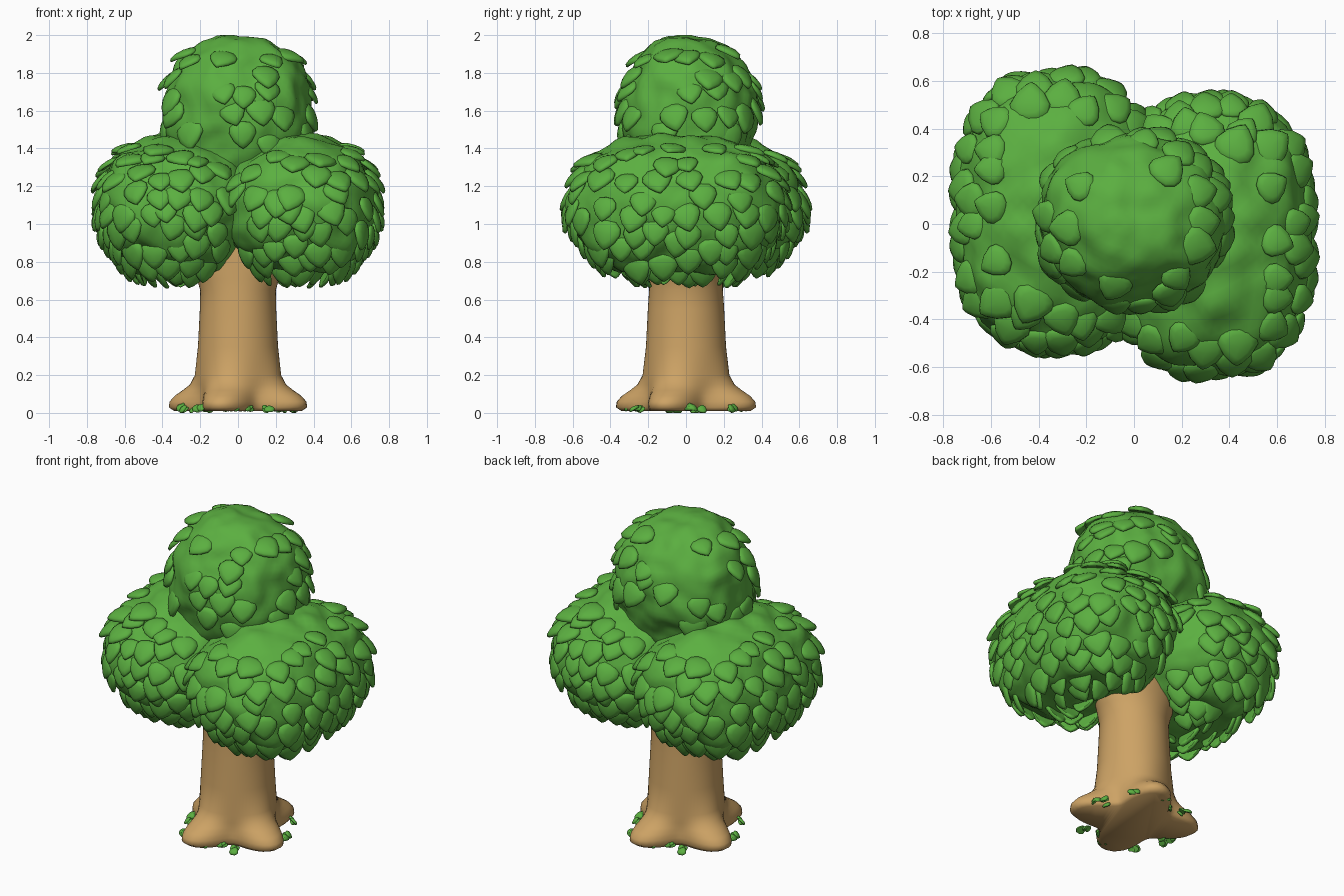
import bpy, bmesh, math, random
from mathutils import Vector, Matrix, noise

random.seed(5)
if "Cube" in bpy.data.objects:
    bpy.data.objects.remove(bpy.data.objects["Cube"], do_unlink=True)


def material(name, color):
    m = bpy.data.materials.new(name)
    m.use_nodes = True
    m.diffuse_color = color
    bsdf = m.node_tree.nodes["Principled BSDF"]
    bsdf.inputs["Base Color"].default_value = color
    bsdf.inputs["Roughness"].default_value = 0.8
    return m


GREEN = material("leaf green", (0.105, 0.43, 0.052, 1))
BROWN = material("bark brown", (0.61, 0.365, 0.13, 1))


def finish(bm, name, mat):
    """Turn a bmesh into a smooth shaded object."""
    bmesh.ops.recalc_face_normals(bm, faces=bm.faces)
    mesh = bpy.data.meshes.new(name)
    bm.to_mesh(mesh)
    bm.free()
    mesh.materials.append(mat)
    obj = bpy.data.objects.new(name, mesh)
    bpy.context.collection.objects.link(obj)
    bpy.ops.object.select_all(action='DESELECT')
    obj.select_set(True)
    bpy.context.view_layer.objects.active = obj
    bpy.ops.object.shade_smooth_by_angle(angle=math.radians(65))
    return obj


def turned_copy(obj, name):
    """Half-turn copy about the trunk axis."""
    other = obj.copy()
    other.name = name
    other.rotation_euler.z = math.pi
    bpy.context.collection.objects.link(other)


class Lobe:
    """Mass of foliage, boxy in plan (power), fuller above (rise) than below."""
    def __init__(self, center, radii, floor, power, rise):
        self.c, self.r, self.floor = Vector(center), radii, floor
        self.power, self.rise = power, rise

    def level(self, point):
        x, y, z = [abs(a / r) for a, r in zip(point - self.c, self.r)]
        flat = (x ** self.power + y ** self.power) ** (1 / self.power)
        k = self.rise if point.z > self.c.z else 2.0
        return (flat ** k + z ** k) ** (1 / k)

    def surface(self, direction):
        d = Vector([a * r for a, r in zip(direction, self.r)])
        q = self.c + d / self.level(self.c + d)
        q.z = max(q.z, self.floor)
        return q

    def normal(self, point):
        steps = [Vector(axis) * 0.002 for axis in Matrix.Identity(3)]
        return Vector([self.level(point + s) - self.level(point - s) for s in steps]).normalized()

    def core(self, name):
        bm = bmesh.new()
        bmesh.ops.create_icosphere(bm, subdivisions=5, radius=1)
        for v in bm.verts:
            q = self.surface(v.co.normalized())
            lump = 0.03 * noise.noise(q * 5) + 0.018 * noise.noise(q * 11)
            v.co = q + self.normal(q) * lump
            v.co.z = min(v.co.z, 2.0)
        return finish(bm, name, GREEN)


# Shield-shaped leaf: half outline from the tip up to the base
HALF = [(0, -.56), (.13, -.48), (.34, -.28), (.50, .02), (.47, .24), (.28, .42), (0, .46)]
OUTLINE = HALF + [(-x, y) for x, y in HALF[-2:0:-1]]


def add_leaf(bm, place, size, thick=0.12):
    place = place @ Matrix.Scale(size, 4)

    def vert(x, y, z):
        return bm.verts.new(place @ Vector((x, y, z - 0.2 * (x * x + y * y))))
    rings = []
    for scale, z in ((.72, -.6), (.95, -.45), (1, 0), (.93, .6), (.6, .95)):
        rings.append([vert(x * scale, y * scale, z * thick) for x, y in OUTLINE])
    n = len(OUTLINE)
    for a, b in zip(rings, rings[1:]):
        for i in range(n):
            bm.faces.new((a[i], a[(i + 1) % n], b[(i + 1) % n], b[i]))
    for ring, z in ((rings[0], -.6), (rings[-1], 1.1)):
        mid = vert(0, 0, z * thick)
        for i in range(n):
            bm.faces.new((ring[i], ring[(i + 1) % n], mid))


def leaf_frame(pos, normal, tip):
    y = -tip.normalized()
    x = y.cross(normal).normalized()
    m = Matrix((x, y, x.cross(y))).transposed().to_4x4()
    m.translation = pos
    return m


def leaves(lobe, name, rows, keep, others):
    """Overlapping rows of leaves with their tips hanging down and out."""
    bm = bmesh.new()
    for row, deg in enumerate(rows):
        phi = math.radians(deg)
        around = math.pi * (lobe.r[0] + lobe.r[1]) * math.sin(phi)
        count = max(5, int(around / 0.128))
        for i in range(count):
            if random.random() > keep(deg):
                continue
            a = (i + row % 2 * 0.5 + random.uniform(-.25, .25)) / count * math.tau
            f = phi + random.uniform(-.09, .09)
            q = lobe.surface((math.cos(a) * math.sin(f), math.sin(a) * math.sin(f), math.cos(f)))
            hidden = any(o.level(q) < 0.97 for o in others)
            if hidden or (q.z < 0.95 and math.hypot(q.x, q.y) < 0.27):
                continue
            n = lobe.normal(q)
            down = (Vector((0, 0, -1)) + n * n.z).normalized()
            tip = down + n * random.uniform(.25, .55)
            if n.z < 0:
                tip.z += 1.2 * n.z
            tip += n.cross(down) * random.uniform(-.35, .35)
            add_leaf(bm, leaf_frame(q + n * 0.01, n, tip), random.uniform(.13, .175))
    return finish(bm, name, GREEN)


# Crown: two broad side masses, half a turn apart, and a dome on top
side_a = Lobe((-.33, .05, 1.08), (.41, .57, .39), 0.75, 2.6, 2.25)
side_b = Lobe((.33, -.05, 1.08), (.41, .57, .39), 0.75, 2.6, 2.25)
dome = Lobe((-.005, .015, 1.57), (.39, .36, .425), 1.2, 2.2, 2.25)

turned_copy(side_a.core("right_crown"), "left_crown")
dome.core("top_crown")
side_leaves = leaves(side_a, "right_crown_leaves", range(38, 166, 14),
                     lambda d: .5 if d < 50 else .88, (side_b, dome))
turned_copy(side_leaves, "left_crown_leaves")
leaves(dome, "top_crown_leaves", range(45, 118, 15),
       lambda d: .5, (side_a, side_b))

# Trunk with four spreading roots; rows are height, radius, root reach
PROFILE = [(.01, .19, .165), (.03, .20, .185), (.06, .20, .18), (.09, .202, .15),
           (.12, .206, .10), (.15, .214, .05), (.2, .218, .015), (.35, .212, 0),
           (.55, .202, 0), (.65, .2, 0), (.71, .218, 0), (.78, .245, 0), (1.0, .32, 0)]
ROOTS = [math.radians(a) for a in (73, 160, 253, 340)]
SEGMENTS = 72
bm = bmesh.new()
rings = []
for z, radius, reach in PROFILE:
    ring = []
    for i in range(SEGMENTS):
        a = math.tau * i / SEGMENTS
        r = radius + reach * sum(max(0, math.cos(a - t)) ** 8 for t in ROOTS)
        ry = min(r, 0.195) if z > 0.6 else r
        ring.append(bm.verts.new((r * math.cos(a), ry * math.sin(a), z)))
    rings.append(ring)
for low, high in zip(rings, rings[1:]):
    for i in range(SEGMENTS):
        j = (i + 1) % SEGMENTS
        bm.faces.new((low[i], low[j], high[j], high[i]))
bm.faces.new(rings[0][::-1])
bm.faces.new(rings[-1])
finish(bm, "trunk", BROWN)

# Small tufts of fallen leaves around the roots
bm = bmesh.new()
for x, y in ((.0, -.31), (.08, -.25), (.16, -.26), (.29, .02), (.26, .06), (.20, .27)):
    for k in range(3):
        pos = Vector((x + random.uniform(-.035, .035), y + random.uniform(-.035, .035),
                      random.uniform(.015, .035)))
        n = Vector((x + random.uniform(-.2, .2), y + random.uniform(-.2, .2), .3)).normalized()
        side = n.orthogonal()
        side.rotate(Matrix.Rotation(random.uniform(0, math.tau), 3, n))
        add_leaf(bm, leaf_frame(pos, n, side), random.uniform(.04, .06), 0.2)
for v in bm.verts:
    v.co.z = max(v.co.z, 0)
turned_copy(finish(bm, "ground_leaves_front", GREEN), "ground_leaves_back")
